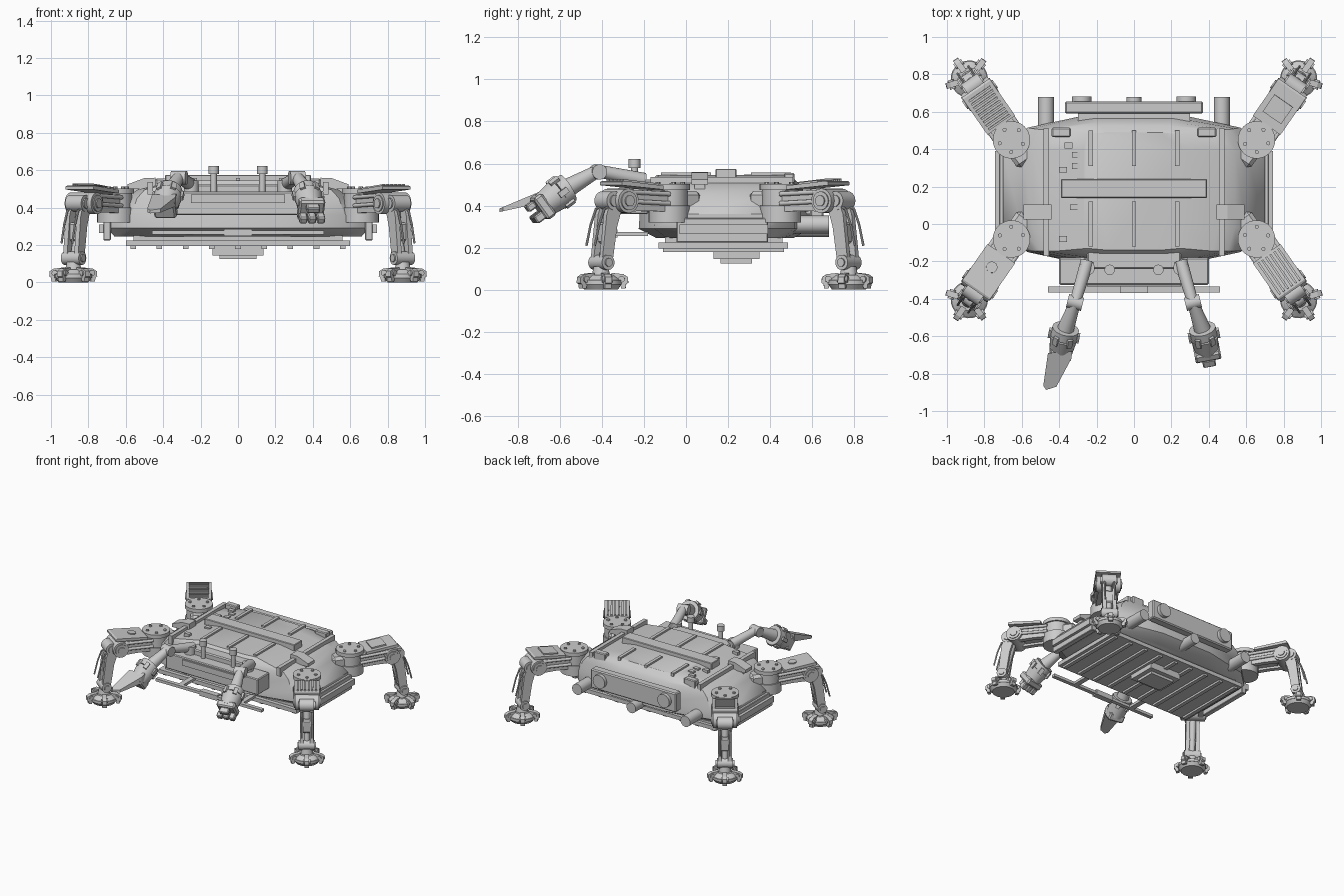
import bpy, bmesh, math
from mathutils import Vector, Matrix

if "Cube" in bpy.data.objects:
    bpy.data.objects.remove(bpy.data.objects["Cube"])

GREY = bpy.data.materials.new("plain_grey")
GREY.diffuse_color = (0.6, 0.6, 0.6, 1)
GREY.use_nodes = True
GREY.node_tree.nodes["Principled BSDF"].inputs["Base Color"].default_value = GREY.diffuse_color
I = Matrix.Identity(4)


def finish(name, bm, m=I, smooth=False):
    bmesh.ops.recalc_face_normals(bm, faces=bm.faces)
    if smooth:
        for f in bm.faces:
            f.smooth = True
        for e in bm.edges:
            if len(e.link_faces) == 2 and e.calc_face_angle(0) > math.radians(35):
                e.smooth = False
    me = bpy.data.meshes.new(name)
    bm.to_mesh(me)
    bm.free()
    me.materials.append(GREY)
    ob = bpy.data.objects.new(name, me)
    ob.matrix_world = m
    bpy.context.collection.objects.link(ob)
    return ob


def box(name, lo, hi, m=I, bevel=0.0):
    lo, hi = Vector(lo), Vector(hi)
    bm = bmesh.new()
    bmesh.ops.create_cube(bm, size=1, matrix=Matrix.Translation((lo + hi) / 2) @ Matrix.Diagonal((*(hi - lo), 1)))
    if bevel:
        bmesh.ops.bevel(bm, geom=bm.edges[:], offset=bevel, segments=1, affect='EDGES')
    return finish(name, bm, m)


def rod(name, a, b, r1, r2=None, m=I, n=24):
    a, b = Vector(a), Vector(b)
    bm = bmesh.new()
    rot = (b - a).to_track_quat('Z', 'Y').to_matrix().to_4x4()
    bmesh.ops.create_cone(bm, cap_ends=True, segments=n, radius1=r1, radius2=r1 if r2 is None else r2,
                          depth=(b - a).length, matrix=Matrix.Translation((a + b) / 2) @ rot)
    return finish(name, bm, m, n > 8)


def prism(name, pts, v0, v1, m=I):
    """Extrude a (u, z) outline sideways from v0 to v1."""
    bm = bmesh.new()
    f = bm.faces.new([bm.verts.new((u, v0, z)) for u, z in pts])
    ext = bmesh.ops.extrude_face_region(bm, geom=[f])['geom']
    bmesh.ops.translate(bm, vec=(0, v1 - v0, 0), verts=[g for g in ext if isinstance(g, bmesh.types.BMVert)])
    return finish(name, bm, m)


def frame(a, b):
    """Local frame at a with +z pointing to b."""
    a, b = Vector(a), Vector(b)
    return Matrix.Translation(a) @ (b - a).to_track_quat('Z', 'Y').to_matrix().to_4x4()


# Hull: stacked outlines (z, centre half width, corner half width, side half width, front, rear, corner inset)
layers = [(.245, .21, .54, .66, -.14, .51, .05), (.29, .22, .57, .70, -.225, .59, .075),
          (.36, .22, .57, .70, -.22, .59, .075), (.45, .21, .54, .60, -.205, .57, .06),
          (.495, .20, .50, .54, -.185, .545, .04), (.517, .18, .42, .45, -.165, .525, .02),
          (.545, .14, .25, .27, -.14, .49, .01)]
bm = bmesh.new()
rings = []
for z, a, b, hx, yf, yr, d in layers:
    half = [(a, yf), (b, yf + d), (hx, -.02), (hx, .39), (b, yr - d), (a, yr)]
    rings.append([bm.verts.new((x, y, z)) for x, y in half + [(-x, y) for x, y in reversed(half)]])
for r, s in zip(rings, rings[1:]):
    for i in range(12):
        j = (i + 1) % 12
        bm.faces.new((r[i], r[j], s[j], s[i]))
bm.faces.new(rings[0][::-1])
bm.faces.new(rings[-1])
finish("hull", bm, smooth=True)

# Roof bar, ribs and hatches
box("roof_cross_bar", (-.39, .14, .51), (.39, .24, .575), bevel=.004)
for x in (-.23, 0, .23):
    for y0, y1 in ((-.12, .12), (.31, .50)):
        box("roof_rib", (x - .012, y0, .52), (x + .012, y1, .558))
for x, y in ((-.35, .42), (-.31, .37), (-.31, .31), (-.32, .09), (-.38, -.08), (-.38, .29)):
    box("roof_hatch", (x - .022, y - .015, .5), (x + .022, y + .015, .548))

# Parts mirrored left and right
for s in (-1, 1):

    def mbox(name, lo, hi, bevel=0.0):
        xs = sorted((s * lo[0], s * hi[0]))
        return box(name, (xs[0], lo[1], lo[2]), (xs[1], hi[1], hi[2]), bevel=bevel)

    mbox("roof_side_rail", (.455, -.17, .47), (.485, .51, .537))
    mbox("roof_rear_block", (.34, .465, .49), (.44, .515, .555), .006)
    prism("shoulder_fin", [(s * u, z) for u, z in ((.44, .50), (.44, .56), (.50, .558), (.59, .525), (.59, .50))], .025, .105)
    mbox("fin_post", (.53, .04, .40), (.56, .09, .51))
    mbox("side_rail", (.68, -.045, .225), (.72, .39, .34), .004)
    mbox("side_rail_strip", (.71, -.03, .265), (.742, .39, .31))
    rod("rear_thruster", (s * .47, .50, .31), (s * .47, .68, .31), .042)
    rod("rear_box_cap", (s * .28, .64, .42), (s * .28, .682, .42), .052)
    mbox("bumper_strut", (.24, -.35, .255), (.28, -.18, .275))
    # Cameras
    rod("camera_post", (s * .13, -.245, .48), (s * .13, -.245, .59), .017, n=16)
    rod("camera_head", (s * .13, -.245, .58), (s * .13, -.245, .622), .028, n=16)
    # Front arms
    p0, p1, p2, p3, p4 = [(s * x, y, z) for x, y, z in
        ((.25, -.20, .52), (.315, -.42, .565), (.365, -.56, .485), (.375, -.60, .46), (.39, -.68, .40))]
    rod("arm_shoulder", (s * .25, -.235, .45), (s * .25, -.235, .545), .04)
    rod("arm_upper", p0, p1, .036, .03)
    rod("arm_elbow", (s * .275, -.43, .56), (s * .355, -.41, .56), .036)
    rod("arm_lower", p1, p2, .03, .045)
    rod("arm_collar", p2, p3, .072)
    rod("arm_wrist", p3, p4, .076, .062)
    H = frame(p3, p4)
    for k in range(6):
        box("wrist_lug", (.06, -.014, -.03), (.084, .014, .02), H @ Matrix.Rotation(k * math.pi / 3, 4, 'Z'))
    if s > 0:
        box("gripper_palm", (-.07, -.065, .08), (.07, .06, .13), H, .01)
        for v in (-.048, 0, .048):
            box("gripper_finger", (v - .021, -.05, .13), (v + .021, -.01, .18), H, .006)
        box("gripper_thumb", (-.035, .015, .13), (.035, .05, .175), H, .006)
    else:
        # Shovel blade
        bm = bmesh.new()
        blade = [(-.33, -.68), (-.46, -.69), (-.485, -.865), (-.47, -.887), (-.415, -.87), (-.335, -.72)]
        top = [bm.verts.new((x, y, .387 + (y + .885) * .42)) for x, y in blade]
        low = [bm.verts.new((x, y, .37 + (y + .885) * .22)) for x, y in blade]
        bm.faces.new(top)
        bm.faces.new(low[::-1])
        for i in range(6):
            j = (i + 1) % 6
            bm.faces.new((top[j], top[i], low[i], low[j]))
        finish("shovel_blade", bm)
        box("shovel_clamp", (-.06, -.055, .07), (.06, .055, .13), H, .01)

# Front and rear equipment
box("front_box", (-.40, -.325, .36), (.40, -.18, .485), bevel=.006)
box("front_box_panel", (-.25, -.335, .425), (.25, -.31, .47))
box("front_box_hood", (-.25, -.24, .47), (.25, -.14, .525), bevel=.008)
box("bumper_bar", (-.46, -.365, .257), (.46, -.335, .278))
box("bumper_block", (-.075, -.37, .248), (.075, -.325, .287))
box("rear_box", (-.37, .59, .34), (.37, .655, .49), bevel=.008)
box("rear_box_mount", (-.30, .53, .36), (.30, .60, .46))
rod("rear_centre_port", (0, .52, .29), (0, .68, .29), .04)

# Underside tray
box("belly_tray", (-.60, -.13, .195), (.60, .485, .225))
box("belly_spacer", (-.56, -.10, .22), (.56, .46, .25))
for i in range(9):
    x = -.56 + i * .14
    box("belly_rib", (x - .015, -.11, .18), (x + .015, .465, .20))
box("belly_pod", (-.135, .13, .145), (.135, .35, .20))
box("belly_pod_base", (-.10, .165, .125), (.10, .315, .15))


# Legs: local x runs outward from the hip
def leg(sx, sy):
    hip = Vector((sx * .655, .185 + sy * .265, 0))
    m = Matrix.Translation(hip) @ Matrix.Rotation(math.atan2(sy * .82, sx * .57), 4, 'Z')
    rod("hip_drum", (0, 0, .32), (0, 0, .40), .098, m=m, n=32)
    rod("hip_neck", (0, 0, .40), (0, 0, .485), .088, m=m, n=32)
    rod("hip_disc", (0, 0, .475), (0, 0, .503), .10, m=m, n=32)
    for k in range(5):
        a = k * math.tau / 5
        c, d = .065 * math.cos(a), .065 * math.sin(a)
        rod("hip_bolt", (c, d, .50), (c, d, .512), .011, m=m, n=8)
    box("hip_bracket", (-.15, -.06, .35), (-.02, .06, .47), m, .02)
    # Upper leg
    for v in (-.05, .05):
        prism("upper_leg_beam", [(.04, .37), (.04, .47), (.30, .475), (.34, .43), (.29, .372), (.16, .375)],
              v - .018, v + .018, m)
        for z in (.41, .455):
            rod("upper_leg_piston", (.05, v * 1.5, z), (.27, v * 1.5, z + .01), .011, m=m, n=12)
    box("upper_leg_core", (.05, -.04, .39), (.24, .04, .46), m)
    prism("leg_cover", [(.095, .476), (.095, .495), (.325, .518), (.337, .512), (.337, .497)], -.09, .09, m)
    C = m @ Matrix.Translation((.095, 0, .495)) @ Matrix.Rotation(-math.atan2(.023, .23), 4, 'Y')
    if (sx, sy) == (-1, 1):
        for i in range(9):
            box("cover_slat", (.015 + i * .023, -.07, -.005), (.026 + i * .023, .07, .012), C)
    elif (sx, sy) == (1, -1):
        for i in range(6):
            v = -.065 + i * .026
            box("cover_ridge", (.015, v - .006, -.005), (.22, v + .006, .009), C)
    elif (sx, sy) == (-1, -1):
        rod("cover_cap", (.09, 0, -.005), (.09, 0, .008), .03, m=C)
    else:
        box("cover_panel", (.05, -.06, -.005), (.16, .06, .01), C)
    # Knee: nested discs
    for w, r in ((.086, .058), (.093, .044), (.10, .026)):
        rod("knee_disc", (.295, -w, .423), (.295, w, .423), r, m=m)
    rod("knee_front_roller", (.352, -.052, .423), (.352, .052, .423), .045, m=m)
    rod("knee_front_cap", (.352, -.06, .423), (.352, .06, .423), .028, m=m)
    # Lower leg
    for v in (-.036, .036):
        prism("lower_leg_plate", [(.29, .44), (.36, .45), (.395, .36), (.42, .15), (.40, .10), (.365, .11), (.335, .30)],
              v - .013, v + .013, m)
    rod("lower_leg_piston", (.32, 0, .41), (.39, 0, .12), .026, .02, m=m, n=16)
    box("shin_guard", (.35, -.04, .22), (.395, .04, .32), m, .01)
    rod("ankle_axle", (.393, -.058, .13), (.393, .058, .13), .036, m=m)
    rod("ankle_cap", (.393, -.066, .13), (.393, .066, .13), .02, m=m, n=16)
    # Hoses
    for v in (-.035, .035):
        pts = [(.35, v, .40), (.40, v, .385), (.43, v, .31), (.455, v, .21)]
        for a, b in zip(pts, pts[1:]):
            rod("leg_hose", a, b, .006, m=m, n=8)
    # Foot
    F = m @ Matrix.Translation((.395, 0, 0))
    rod("foot_sole", (0, 0, 0), (0, 0, .025), .08, .098, m=F)
    rod("foot_plate", (0, 0, .025), (0, 0, .045), .10, m=F)
    rod("foot_top", (0, 0, .045), (0, 0, .07), .095, .06, m=F)
    rod("foot_socket", (0, 0, .06), (0, 0, .11), .045, .035, m=F)
    for k in range(5):
        T = F @ Matrix.Rotation(k * math.tau / 5, 4, 'Z')
        prism("foot_toe", [(.05, .03), (.05, .08), (.105, .074), (.128, .06), (.13, .033), (.12, .026),
                           (.117, .005), (.097, .005), (.09, .03)], -.016, .016, T)
        rod("toe_pin", (.098, -.025, .05), (.098, .025, .05), .016, m=T, n=12)


for sx in (-1, 1):
    for sy in (-1, 1):
        leg(sx, sy)
